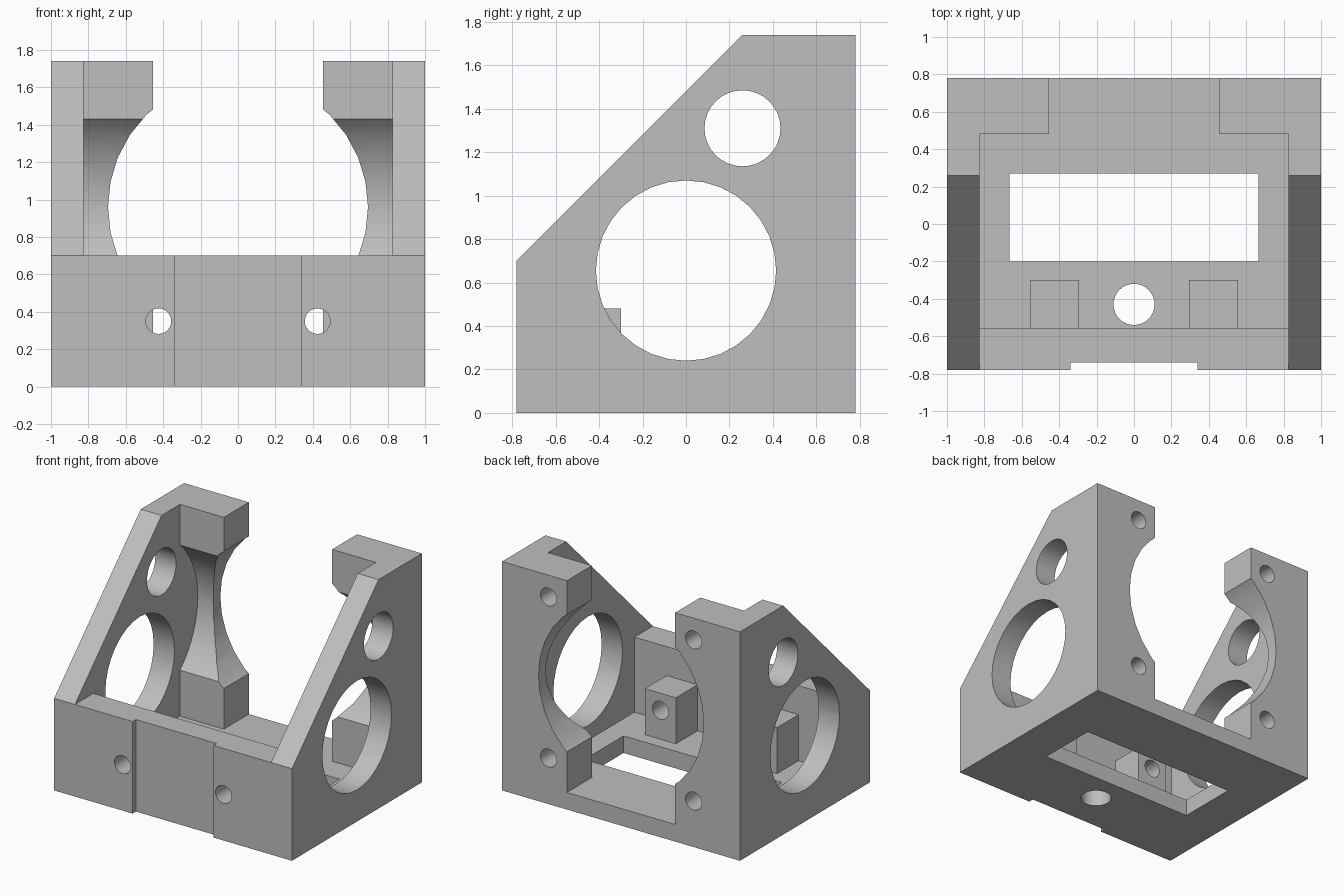
import bpy, bmesh, math
from mathutils import Matrix

old = bpy.data.objects.get("Cube")
if old:
    bpy.data.objects.remove(old, do_unlink=True)

grey = bpy.data.materials.new("plain grey")
grey.use_nodes = True
GREY = (0.52, 0.52, 0.52, 1)
grey.diffuse_color = GREY
grey.node_tree.nodes["Principled BSDF"].inputs["Base Color"].default_value = GREY


def make_object(name, bm):
    bmesh.ops.recalc_face_normals(bm, faces=bm.faces[:])
    mesh = bpy.data.meshes.new(name)
    bm.to_mesh(mesh)
    bm.free()
    mesh.materials.append(grey)
    obj = bpy.data.objects.new(name, mesh)
    bpy.context.collection.objects.link(obj)
    return obj


def box(name, x, y, z):
    bm = bmesh.new()
    bmesh.ops.create_cube(bm, size=1)
    for v in bm.verts:
        v.co = [lo + (c + 0.5) * (hi - lo) for c, (lo, hi) in zip(v.co, (x, y, z))]
    return make_object(name, bm)


def cylinder(name, axis, centre, radius, length, sides=32):
    turn = {"x": Matrix.Rotation(math.pi / 2, 4, "Y"),
            "y": Matrix.Rotation(math.pi / 2, 4, "X"),
            "z": Matrix.Identity(4)}[axis]
    bm = bmesh.new()
    bmesh.ops.create_cone(bm, cap_ends=True, segments=sides, radius1=radius,
                          radius2=radius, depth=length,
                          matrix=Matrix.Translation(centre) @ turn)
    return make_object(name, bm)


def combine(body, tool, operation="DIFFERENCE"):
    tool.hide_render = True
    mod = body.modifiers.new(tool.name, "BOOLEAN")
    mod.operation = operation
    mod.solver = "EXACT"
    mod.object = tool
    bpy.context.view_layer.objects.active = body
    bpy.ops.object.modifier_apply(modifier=mod.name)
    bpy.data.objects.remove(tool, do_unlink=True)


# Body: side profile extruded across the full width
bm = bmesh.new()
profile = [(-0.78, 0), (0.78, 0), (0.78, 1.74), (0.26, 1.74), (-0.78, 0.7)]
face = bm.faces.new([bm.verts.new((-1, y, z)) for y, z in profile])
extruded = bmesh.ops.extrude_face_region(bm, geom=[face])["geom"]
bmesh.ops.translate(bm, vec=(2, 0, 0),
                    verts=[g for g in extruded if isinstance(g, bmesh.types.BMVert)])
bracket = make_object("mounting_bracket", bm)

# Hollow between the side walls, above the front wall and between the rear pillars
FLOOR = 0.13
WALL = (-0.825, 0.825)
combine(bracket, box("inner_hollow", WALL, (-0.56, 0.48), (FLOOR, 2)))
combine(bracket, box("front_clearance", WALL, (-1, -0.5), (0.7, 2)))
combine(bracket, box("rear_gap", (-0.455, 0.455), (0.4, 1), (FLOOR, 2)))

# Round rear opening and the scooped pillar fronts
combine(bracket, cylinder("rear_opening", "y", (0, 0.7, 0.96), 0.695, 0.6))
combine(bracket, cylinder("pillar_scoop", "x", (0, 0.06, 0.955), 0.635, 1.65, 64))

# Floor window, floor hole and shallow front recess
combine(bracket, box("floor_window", (-0.665, 0.665), (-0.2, 0.27), (-0.1, 0.3)))
combine(bracket, cylinder("floor_hole", "z", (0, -0.43, 0.05), 0.11, 0.3))
combine(bracket, box("front_recess", (-0.34, 0.34), (-1, -0.74), (-0.1, 0.9)))

# Large and small holes through both side walls
combine(bracket, cylinder("large_side_hole", "x", (0, 0, 0.655), 0.415, 2.4))
combine(bracket, cylinder("small_side_hole", "x", (0, 0.26, 1.31), 0.175, 2.4))

for side in (-1, 1):
    # Screw boss behind the front wall, with its through hole
    mid = side * 0.425
    combine(bracket, box("screw_boss", (mid - 0.13, mid + 0.13),
                         (-0.62, -0.3), (0.06, 0.48)), "UNION")
    combine(bracket, cylinder("front_screw_hole", "y", (mid, -0.55, 0.35), 0.068, 0.7))
    # Blind screw holes in the rear pillars
    for z in (0.35, 1.575):
        combine(bracket, cylinder("rear_screw_hole", "y",
                                  (side * 0.61, 0.78, z), 0.068, 0.4))

# Merge coplanar pieces and keep sharp edges crisp
bm = bmesh.new()
bm.from_mesh(bracket.data)
bmesh.ops.remove_doubles(bm, verts=bm.verts[:], dist=0.0001)
bm.to_mesh(bracket.data)
bm.free()
bpy.ops.object.select_all(action="DESELECT")
bracket.select_set(True)
bpy.context.view_layer.objects.active = bracket
bpy.ops.object.shade_smooth_by_angle(angle=math.radians(30))
